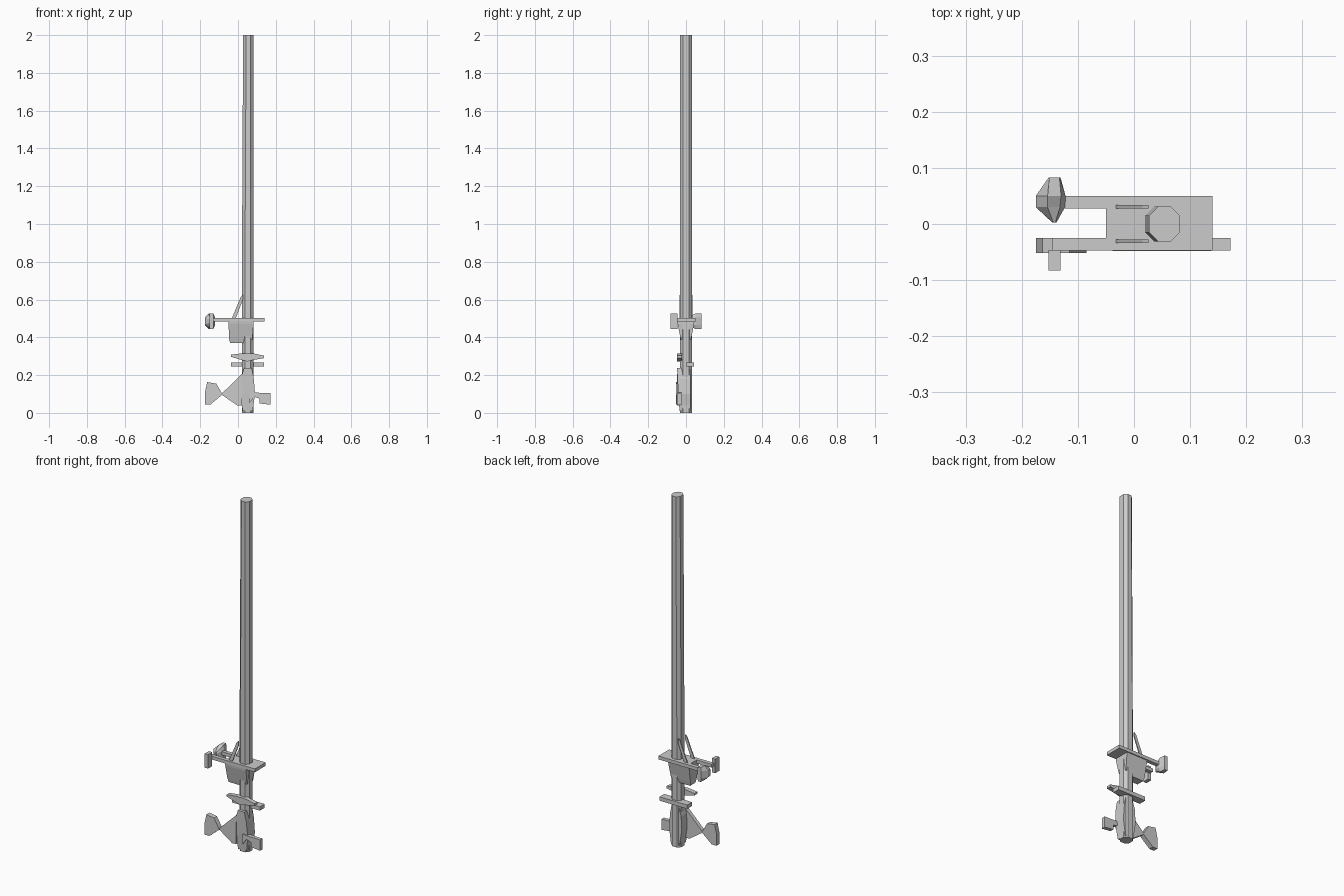
import bpy, bmesh


def finish(name, bm):
    bmesh.ops.recalc_face_normals(bm, faces=bm.faces)
    me = bpy.data.meshes.new(name)
    bm.to_mesh(me)
    bm.free()
    ob = bpy.data.objects.new(name, me)
    bpy.context.collection.objects.link(ob)
    return ob


def loft(name, rings):
    """Skin a stack of equal-length point rings and cap both ends."""
    bm = bmesh.new()
    vs = [[bm.verts.new(p) for p in r] for r in rings]
    n = len(rings[0])
    for a, b in zip(vs, vs[1:]):
        for i in range(n):
            j = (i + 1) % n
            bm.faces.new((a[i], a[j], b[j], b[i]))
    bm.faces.new(vs[0])
    bm.faces.new(vs[-1])
    return finish(name, bm)


def plate(name, profile, y0, y1):
    """Front-view (x, z) outline extruded along y."""
    return loft(name, [[(x, y, z) for x, z in profile] for y in (y0, y1)])


def box(name, x0, x1, y0, y1, z0, z1):
    return plate(name, [(x0, z0), (x1, z0), (x1, z1), (x0, z1)], y0, y1)


def octagon(x0, x1, y0, y1, z, c=0.016):
    return [(x0 + c, y0, z), (x1 - c, y0, z), (x1, y0 + c, z), (x1, y1 - c, z),
            (x1 - c, y1, z), (x0 + c, y1, z), (x0, y1 - c, z), (x0, y0 + c, z)]


def rect(x0, x1, y0, y1, z):
    return [(x0, y0, z), (x1, y0, z), (x1, y1, z), (x0, y1, z)]


# long octagonal shaft
loft("shaft", [octagon(0.02, 0.082, -0.031, 0.031, 0),
               octagon(0.02, 0.082, -0.031, 0.031, 0.6),
               octagon(0.027, 0.082, -0.031, 0.031, 2)])

# faceted lower sleeve
loft("lower_sleeve", [rect(0.025, 0.078, -0.034, 0.025, 0.01),
                      rect(0.010, 0.090, -0.041, 0.024, 0.10),
                      rect(0.014, 0.084, -0.045, 0.024, 0.18),
                      rect(0.032, 0.073, -0.047, 0.024, 0.237)])

# flared fins on the lower sleeve
plate("left_fin_root", [(0.02, 0.205), (-0.085, 0.103), (-0.085, 0.095),
                        (-0.005, 0.04), (0.02, 0.04)], -0.047, -0.025)
plate("left_fin_fan", [(-0.085, 0.095), (-0.085, 0.103), (-0.115, 0.155),
                       (-0.163, 0.163), (-0.175, 0.11), (-0.175, 0.045),
                       (-0.145, 0.045)], -0.052, -0.025)
plate("right_fin", [(0.06, 0.05), (0.085, 0.085), (0.115, 0.075), (0.115, 0.05),
                    (0.172, 0.043), (0.172, 0.105), (0.06, 0.108)], -0.047, -0.025)

# front and back cross bars
plate("front_cross_bar", [(-0.038, 0.297), (0.02, 0.28), (0.05, 0.272), (0.08, 0.28),
                          (0.138, 0.290), (0.138, 0.303), (0.08, 0.315),
                          (0.02, 0.315), (-0.038, 0.308)], -0.048, -0.022)
box("back_cross_bar", -0.038, 0.138, 0.0, 0.043, 0.245, 0.267)

# tapered housing and its top plate
loft("housing", [rect(-0.042, 0.035, -0.023, 0.022, 0.37),
                 rect(-0.047, 0.076, -0.028, 0.027, 0.39),
                 rect(-0.050, 0.082, -0.044, 0.042, 0.47),
                 rect(-0.050, 0.082, -0.047, 0.047, 0.497)])
box("top_plate", -0.05, 0.14, -0.047, 0.05, 0.483, 0.502)
box("back_arm", -0.14, -0.04, 0.028, 0.05, 0.483, 0.502)
box("front_arm", -0.145, -0.04, -0.047, -0.025, 0.483, 0.502)

# faceted back knob
loft("back_knob", [
    [(x, y, z) for x, z in ((-0.142 - a, 0.485 - h), (-0.142 + b, 0.485 - h),
                            (-0.142 + d, 0.485 - k), (-0.142 + d, 0.485 + k),
                            (-0.142 + b, 0.485 + h), (-0.142 - a, 0.485 + h),
                            (-0.142 - c, 0.485 + k), (-0.142 - c, 0.485 - k))]
    for y, a, b, c, d, h, k in ((0.003, 0.002, 0.002, 0.004, 0.004, 0.018, 0.008),
                                (0.030, 0.012, 0.010, 0.033, 0.019, 0.030, 0.018),
                                (0.050, 0.012, 0.012, 0.033, 0.020, 0.041, 0.020),
                                (0.083, 0.009, 0.009, 0.010, 0.011, 0.041, 0.020))])
# flat front knob
box("front_knob", -0.152, -0.131, -0.083, -0.046, 0.445, 0.525)

# slanted braces from plate to shaft
for side, y in (("front", -0.031), ("back", 0.031)):
    plate(side + "_brace", [(-0.033, 0.50), (-0.012, 0.50), (0.026, 0.60),
                            (0.026, 0.625), (0.015, 0.615)], y - 0.003, y + 0.003)
